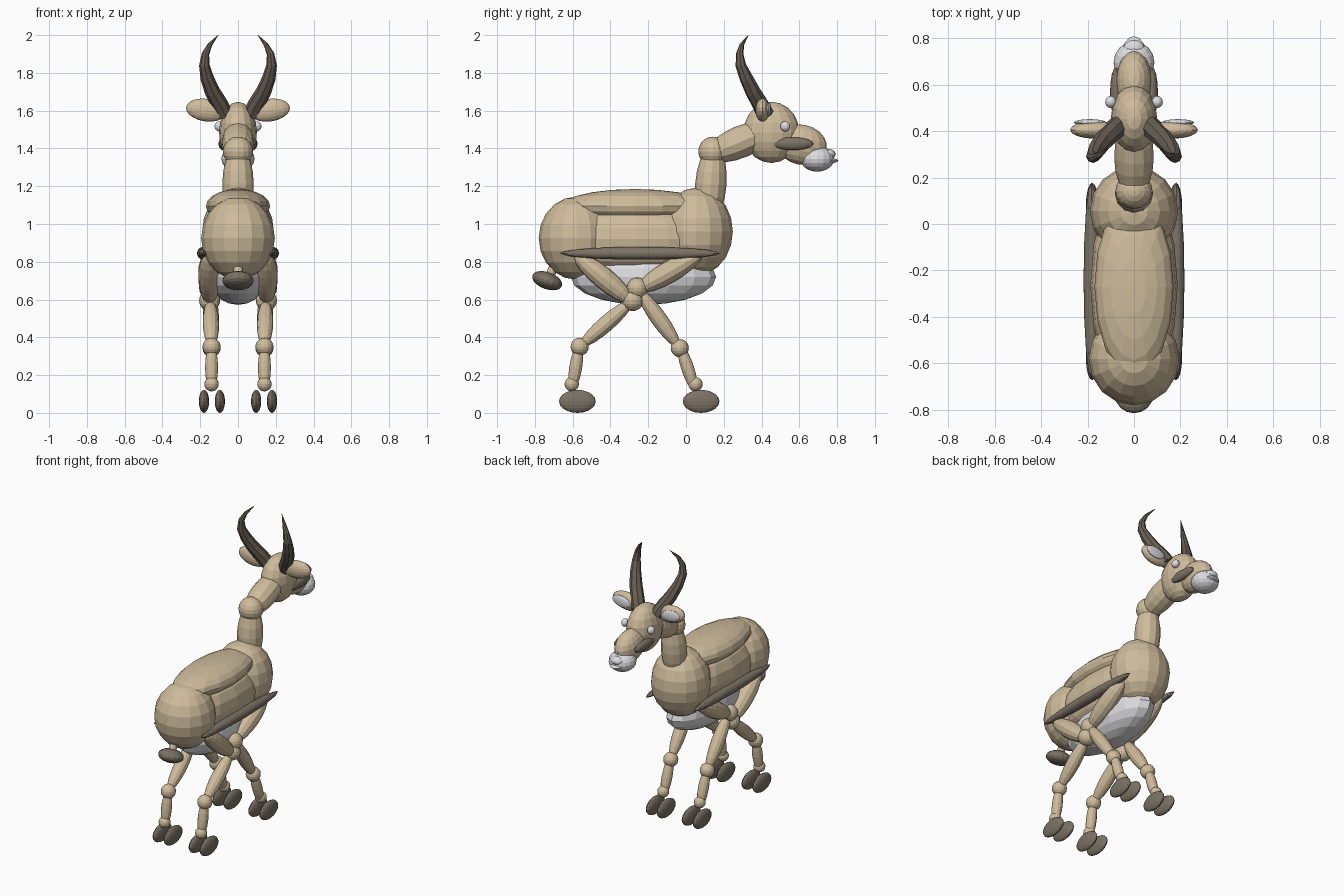
import bpy, bmesh, math
from mathutils import Vector, Matrix

if "Cube" in bpy.data.objects:
    bpy.data.objects.remove(bpy.data.objects["Cube"])


def material(name, rgb):
    m = bpy.data.materials.new(name)
    m.diffuse_color = (*rgb, 1)
    m.use_nodes = True
    m.node_tree.nodes["Principled BSDF"].inputs["Base Color"].default_value = m.diffuse_color
    return m


TAN = material("tan_coat", (0.62, 0.50, 0.33))
DARK = material("dark_brown", (0.20, 0.17, 0.13))
HORN = material("horn_brown", (0.14, 0.115, 0.09))
WHITE = material("white_fur", (0.72, 0.72, 0.74))


def ball(name, center, radii, mat, rot=None, seg=16, rings=10):
    """Faceted ellipsoid, optionally turned by a matrix."""
    bm = bmesh.new()
    bmesh.ops.create_uvsphere(bm, u_segments=seg, v_segments=rings, radius=1)
    m = Matrix.Translation(center) @ (rot or Matrix()) @ Matrix.Diagonal((*radii, 1))
    bm.transform(m)
    me = bpy.data.meshes.new(name)
    bm.to_mesh(me)
    bm.free()
    me.materials.append(mat)
    ob = bpy.data.objects.new(name, me)
    bpy.context.collection.objects.link(ob)
    return ob


def limb(name, a, b, r, mat=TAN):
    """Long ellipsoid spanning two points."""
    a, b = Vector(a), Vector(b)
    rot = (b - a).to_track_quat('Z', 'Y').to_matrix().to_4x4()
    return ball(name, (a + b) / 2, (r, r, (b - a).length / 2), mat, rot, 12, 10)


def horn(name, side):
    """Curved tapering tube with a pointed tip."""
    pts = [(.07, .42, 1.58, .046), (.10, .39, 1.64, .044), (.135, .355, 1.70, .041),
           (.163, .32, 1.77, .036), (.178, .29, 1.84, .028), (.172, .284, 1.90, .020),
           (.148, .296, 1.95, .012), (.105, .33, 2.0, .001)]
    bm = bmesh.new()
    loops = []
    for i, (x, y, z, r) in enumerate(pts):
        p, q = pts[max(i - 1, 0)], pts[min(i + 1, len(pts) - 1)]
        d = Vector(q[:3]) - Vector(p[:3])
        u = d.cross(Vector((0, 1, 0))).normalized()
        v = d.cross(u).normalized()
        ring = []
        for k in range(8):
            t = math.tau * k / 8
            co = Vector((x, y, z)) + (u * math.cos(t) + v * math.sin(t)) * r
            ring.append(bm.verts.new((co.x * side, co.y, co.z)))
        loops.append(ring)
    for a, b in zip(loops, loops[1:]):
        for k in range(8):
            bm.faces.new((a[k], a[(k + 1) % 8], b[(k + 1) % 8], b[k]))
    bm.faces.new(loops[0])
    bm.faces.new(loops[-1])
    bmesh.ops.recalc_face_normals(bm, faces=bm.faces)
    me = bpy.data.meshes.new(name)
    bm.to_mesh(me)
    bm.free()
    me.materials.append(HORN)
    bpy.context.collection.objects.link(bpy.data.objects.new(name, me))


# Body
ball("torso", (0, -.265, .92), (.188, .46, .20), TAN)
ball("chest", (0, .055, .96), (.19, .193, .232), TAN)
ball("rump", (0, -.58, .925), (.195, .2, .22), TAN)
ball("back_saddle", (0, -.27, 1.095), (.17, .39, .09), TAN)
ball("belly", (0, -.225, .72), (.155, .385, .148), WHITE)

# Tail
limb("tail_stub", (0, -.69, .80), (0, -.73, .70), .025)
ball("tail_tuft", (0, -.735, .70), (.083, .083, .045), DARK, Matrix.Rotation(math.radians(-20), 4, 'X'))

# Neck and head
limb("lower_neck", (0, .115, 1.0), (0, .148, 1.42), .083)
ball("neck_joint", (0, .142, 1.385), (.08, .077, .077), TAN)
limb("upper_neck", (0, .11, 1.36), (0, .47, 1.51), .085)
ball("head", (0, .452, 1.485), (.1, .148, .162), TAN)
ball("muzzle", (0, .612, 1.42), (.078, .135, .106), TAN, Matrix.Rotation(math.radians(-12), 4, 'X'))
ball("mouth", (0, .695, 1.345), (.088, .09, .068), WHITE)
ball("nose", (0, .755, 1.37), (.045, .037, .027), WHITE)
ball("lip", (0, .70, 1.335), (.06, .108, .018), WHITE)

# Paired parts
for s, tag in ((-1, "left"), (1, "right")):
    horn(f"horn_{tag}", s)
    tilt = Matrix.Rotation(math.radians(-8 * s), 4, 'Y')
    ball(f"ear_{tag}", (.168 * s, .405, 1.603), (.108, .038, .06), TAN, tilt)
    ball(f"inner_ear_{tag}", (.19 * s, .437, 1.606), (.07, .014, .038), WHITE, tilt)
    ball(f"eye_{tag}", (.1 * s, .525, 1.517), (.024, .026, .027), WHITE)
    ball(f"cheek_stripe_{tag}", (.078 * s, .566, 1.425), (.025, .108, .034), DARK)
    ball(f"flank_stripe_{tag}", (.182 * s, -.242, .845), (.035, .422, .034), DARK)

    # Legs: hip, upper joint, knee, ankle, hoof centre as (y, z)
    for leg, hip, joint, knee, ankle, hoof in (
            ("front", (.085, .845), (-.258, .66), (-.033, .343), (.05, .152), .08),
            ("hind", (-.59, .84), (-.282, .595), (-.563, .35), (-.605, .152), -.575)):
        n = f"{leg}_{{}}_{tag}"
        x = .14 * s
        ball(n.format("upper_joint"), (.15 * s, *joint), (.056,) * 3, TAN)
        limb(n.format("thigh"), (.155 * s, *hip), (.15 * s, joint[0], joint[1] - .01), .058)
        limb(n.format("lower_leg"), (.147 * s, *joint), (x, *knee), .043)
        ball(n.format("knee"), (x, *knee), (.048,) * 3, TAN)
        limb(n.format("shin"), (x, knee[0], knee[1] + .02), (x, ankle[0], ankle[1] - .04), .034)
        ball(n.format("ankle"), (x, *ankle), (.038,) * 3, TAN)
        for part, hx in (("inner_hoof", .096), ("outer_hoof", .18)):
            ball(n.format(part), (hx * s, hoof, .061), (.027, .097, .061), DARK)
